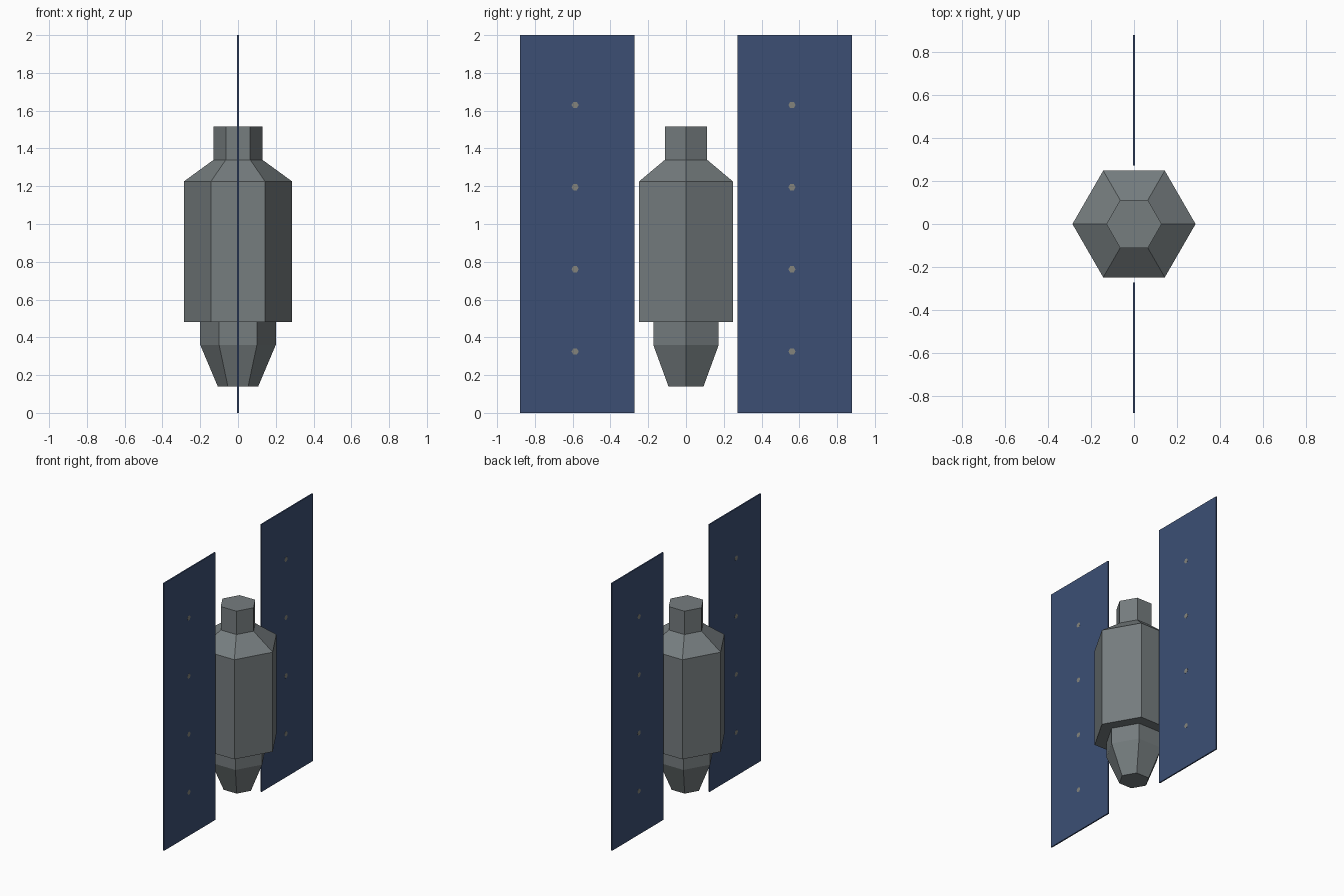
import bpy, bmesh, math

if "Cube" in bpy.data.objects:
    bpy.data.objects.remove(bpy.data.objects["Cube"])


def material(name, color):
    m = bpy.data.materials.new(name)
    m.diffuse_color = (*color, 1)
    m.use_nodes = True
    m.node_tree.nodes["Principled BSDF"].inputs["Base Color"].default_value = m.diffuse_color
    return m


HULL = material("hull_grey", (0.18, 0.205, 0.212))
PANEL = material("panel_blue", (0.045, 0.078, 0.175))
PIN = material("pin_grey", (0.23, 0.23, 0.20))


def finish(name, bm, mat):
    bmesh.ops.recalc_face_normals(bm, faces=bm.faces)
    me = bpy.data.meshes.new(name)
    bm.to_mesh(me)
    bm.free()
    me.materials.append(mat)
    ob = bpy.data.objects.new(name, me)
    bpy.context.collection.objects.link(ob)
    return ob


def hex_lathe(name, profile, mat):
    """Closed six-sided solid from (radius, z) pairs, corners on the x axis."""
    bm = bmesh.new()
    rings = [[bm.verts.new((r * math.cos(i * math.pi / 3),
                            r * math.sin(i * math.pi / 3), z))
              for i in range(6)] for r, z in profile]
    for low, high in zip(rings, rings[1:]):
        for i in range(6):
            j = (i + 1) % 6
            bm.faces.new((low[i], low[j], high[j], high[i]))
    bm.faces.new(rings[0])
    bm.faces.new(rings[-1])
    return finish(name, bm, mat)


def box(name, size, loc, mat):
    bm = bmesh.new()
    bmesh.ops.create_cube(bm, size=1)
    bmesh.ops.scale(bm, vec=size, verts=bm.verts)
    bmesh.ops.translate(bm, vec=loc, verts=bm.verts)
    return finish(name, bm, mat)


# Hexagonal body: tapered nozzle, main hull, shoulder and docking neck
hex_lathe("body", [(0.107, 0.14), (0.20, 0.36), (0.20, 0.48), (0.287, 0.48),
                   (0.287, 1.225), (0.129, 1.34), (0.129, 1.515)], HULL)

# Tall thin solar panels, each with a column of flush hexagonal pins
for label, side, pin_y in (("left", -1, -0.587), ("right", 1, 0.561)):
    box(f"solar_panel_{label}", (0.01, 0.608, 2.0), (0, side * 0.576, 1.0), PANEL)
    for k in range(4):
        pin = hex_lathe(f"panel_pin_{label}_{k + 1}",
                        [(0.019, -0.0055), (0.019, 0.0055)], PIN)
        pin.rotation_euler = (0, math.pi / 2, 0)
        pin.rotation_euler.rotate_axis('Z', math.pi / 2)
        pin.location = (0, pin_y, 0.325 + k * 0.435)
